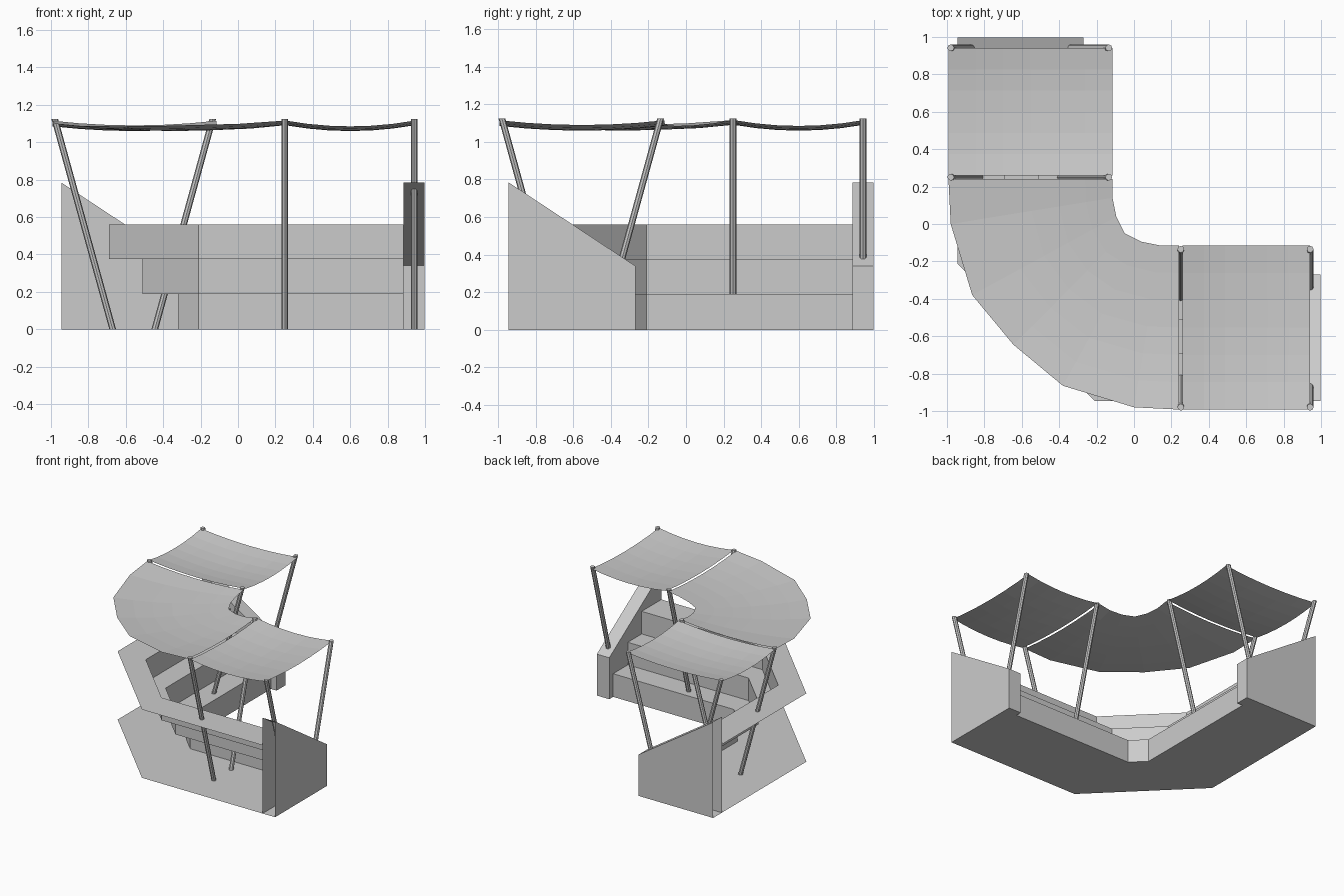
import bpy, bmesh, math

if "Cube" in bpy.data.objects:
    bpy.data.objects.remove(bpy.data.objects["Cube"])


def make(name, verts, faces, swap=False):
    """Mesh object; swap mirrors it across the x = y diagonal."""
    if swap:
        verts = [(y, x, z) for x, y, z in verts]
    bm = bmesh.new()
    vs = [bm.verts.new(v) for v in verts]
    for f in faces:
        bm.faces.new([vs[i] for i in f])
    bmesh.ops.recalc_face_normals(bm, faces=bm.faces)
    if name.endswith("canopy") and sum(f.normal.z for f in bm.faces) < 0:
        bmesh.ops.reverse_faces(bm, faces=bm.faces)
    me = bpy.data.meshes.new(name)
    bm.to_mesh(me)
    bm.free()
    ob = bpy.data.objects.new(name, me)
    bpy.context.collection.objects.link(ob)
    return ob


def grid_faces(rows, cols):
    return [(r * cols + c, r * cols + c + 1, (r + 1) * cols + c + 1, (r + 1) * cols + c)
            for r in range(rows - 1) for c in range(cols - 1)]


# Stepped seating shell with floor, open at the back, mitred at the corner
section = [(-0.945, 0.56), (-0.69, 0.56), (-0.69, 0.375), (-0.51, 0.375),
           (-0.51, 0.19), (-0.32, 0.19), (-0.32, 0), (-0.945, 0)]
END, TURN = 0.885, -0.21
verts = []
for place in (lambda d: (END, d), lambda d: (TURN, d), lambda d: (d, TURN), lambda d: (d, END)):
    verts += [(*place(d), z) for d, z in section]
make("tiered_seating", verts, grid_faces(4, len(section)))

# Sloped end walls, hollow and open at the back
wall = [(-0.945, 0), (-0.27, 0), (-0.27, 0.34), (-0.945, 0.785)]
wall_verts = [(x, y, z) for x in (END, 0.998) for y, z in wall]
wall_faces = [(0, 1, 2, 3), (4, 5, 6, 7), (0, 1, 5, 4), (1, 2, 6, 5), (2, 3, 7, 6)]

# Leaning canopy poles
SIDES, R, TOP = 8, 0.018, 1.125


def pole(name, x, y_base, y_top, swap):
    ring = [(R * math.cos(math.tau * i / SIDES), R * math.sin(math.tau * i / SIDES))
            for i in range(SIDES)]
    v = [(x + a, y_base + b, 0) for a, b in ring] + [(x + a, y_top + b, TOP) for a, b in ring]
    f = [(i, (i + 1) % SIDES, SIDES + (i + 1) % SIDES, SIDES + i) for i in range(SIDES)]
    f += [tuple(range(SIDES)), tuple(range(SIDES, 2 * SIDES))]
    make(name, v, f, swap)


# Sagging fabric stretched between an outer and an inner edge
def canopy(name, outer, inner, swap=False, across=6):
    n = len(outer)
    v = []
    for i, (o, q) in enumerate(zip(outer, inner)):
        u = i / (n - 1)
        for j in range(across + 1):
            t = j / across
            z = 1.115 - 0.03 * 4 * u * (1 - u) - 0.025 * 4 * t * (1 - t)
            v.append((o[0] + (q[0] - o[0]) * t, o[1] + (q[1] - o[1]) * t, z))
    make(name, v, grid_faces(n, across + 1), swap)


OUT, INN = -0.992, -0.115
xs = [0.26 + 0.68 * i / 6 for i in range(7)]
for side, swap in (("right", False), ("left", True)):
    make(side + "_end_wall", wall_verts, wall_faces, swap)
    for pos, x in (("inner", 0.25), ("end", 0.942)):
        pole(f"{side}_{pos}_back_pole", x, -0.67, -0.98, swap)
        pole(f"{side}_{pos}_front_pole", x, -0.445, -0.135, swap)
    canopy(side + "_canopy", [(x, OUT) for x in xs], [(x, INN) for x in xs], swap)

# Curved corner canopy, half of each edge mirrored over the diagonal
outer = [(0.24, OUT), (0.0, -0.98), (-0.38, -0.865), (-0.645, -0.645)]
inner = [(0.24, INN), (0.14, -0.115), (0.04, -0.095), (-0.05, -0.05)]
full = lambda h: h + [(y, x) for x, y in reversed(h[:-1])]
canopy("corner_canopy", full(outer), full(inner))
